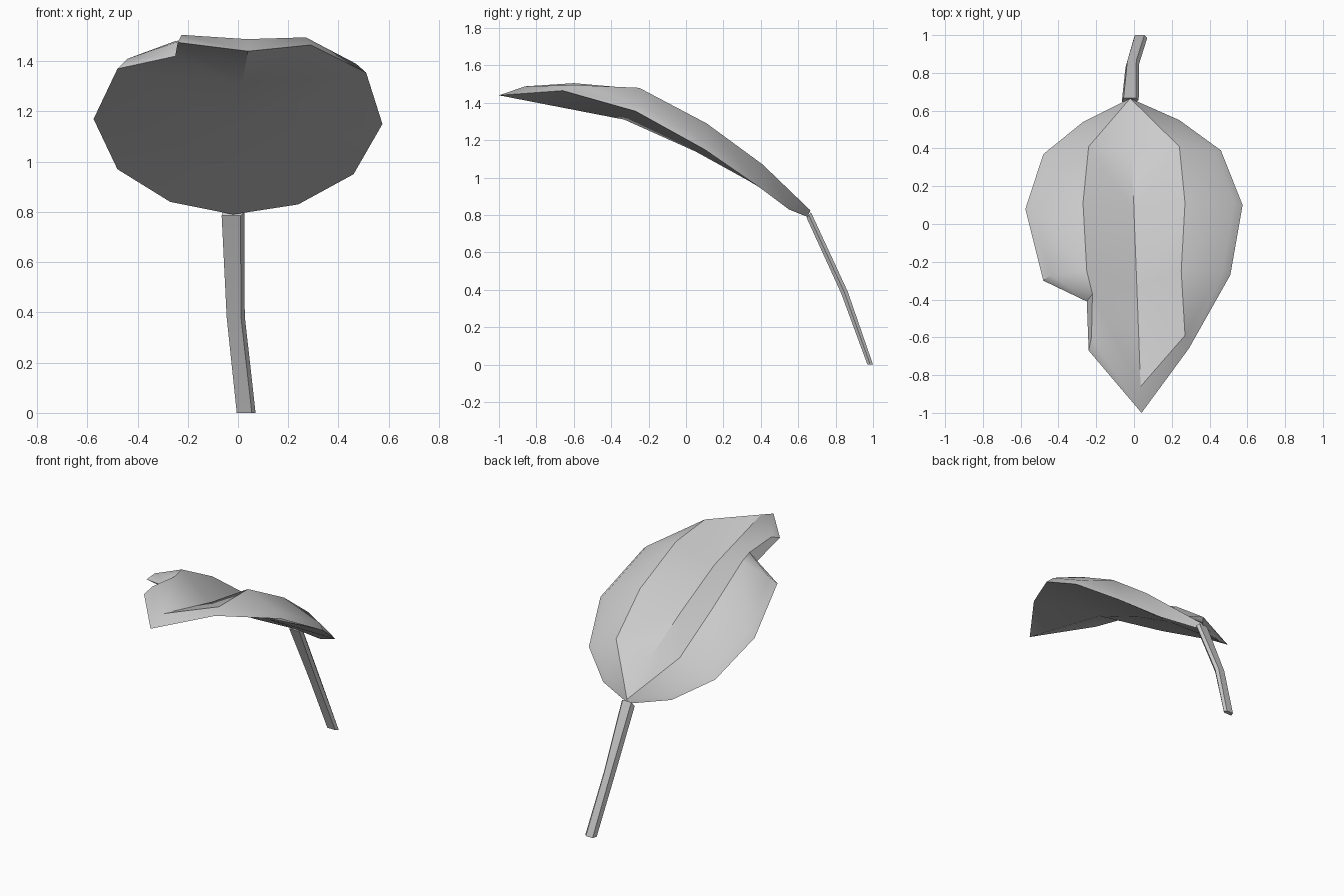
import bpy, bmesh, math

if "Cube" in bpy.data.objects:
    bpy.data.objects.remove(bpy.data.objects["Cube"])


def make(name, build):
    mesh = bpy.data.meshes.new(name)
    bm = bmesh.new()
    build(bm)
    bmesh.ops.recalc_face_normals(bm, faces=bm.faces)
    bm.to_mesh(mesh)
    bm.free()
    ob = bpy.data.objects.new(name, mesh)
    bpy.context.collection.objects.link(ob)
    bpy.ops.object.select_all(action='DESELECT')
    bpy.context.view_layer.objects.active = ob
    ob.select_set(True)
    bpy.ops.object.shade_smooth_by_angle(angle=math.radians(35))


# Leaf rim, tip towards stem: outer edge and raised inner edge
right_out = [(.29, -.66, 1.465), (.51, -.27, 1.355), (.575, .10, 1.15), (.46, .39, .95), (.24, .55, .83)]
right_in = [(.27, -.59, 1.495), (.47, -.25, 1.39), (.53, .12, 1.185), (.43, .385, .98), (.22, .54, .86)]
left_out = [(-.24, -.67, 1.475), (-.48, -.30, 1.37), (-.575, .08, 1.17), (-.48, .37, .97), (-.27, .54, .84)]
left_in = [(-.225, -.60, 1.505), (-.44, -.27, 1.41), (-.53, .09, 1.205), (-.45, .36, 1.0), (-.25, .53, .87)]
# Bitten notch in the left edge
notch_out, notch_in = (-.25, -.41, 1.42), (-.22, -.37, 1.485)
# Swelling of each half, and the sunken midrib above and below
hump = [(.25, -.25, 1.48), (.27, .11, 1.29), (.24, .41, 1.07)]
rib_top = [(.035, -.86, 1.488), (.015, -.33, 1.355), (0, .06, 1.18), (-.01, .41, 1.0), (-.02, .665, .825)]
rib_low = [(.04, -1, 1.44), (.015, -.33, 1.31), (0, .05, 1.14), (-.01, .34, .98), (-.02, .65, .79)]


def build_leaf(bm):
    def add(points):
        return [bm.verts.new(p) for p in points]

    def face(*v):
        bm.faces.new(v)

    T, B = add(rib_top), add(rib_low)
    for sx, out, inn in ((1, right_out, right_in), (-1, left_out, left_in)):
        O, I = add(out), add(inn)
        H = add([(sx * x, y, z) for x, y, z in hump])
        rim_o, rim_i = [B[0]] + O + [B[4]], [T[0]] + I + [T[4]]
        # Front rows, with the notch on the left half
        face(B[0], O[0], B[1])
        if sx < 0:
            No, Ni = add([notch_out, notch_in])
            rim_o.insert(2, No)
            rim_i.insert(2, Ni)
            face(T[0], I[0], Ni)
            face(T[0], Ni, T[1])
            face(T[1], Ni, H[0])
            face(Ni, I[1], H[0])
            face(O[0], No, B[1])
            face(No, O[1], B[1])
        else:
            face(T[0], I[0], T[1])
            face(I[0], H[0], T[1])
            face(I[0], I[1], H[0])
            face(O[0], O[1], B[1])
        # Middle rows
        for k in (0, 1):
            face(H[k], I[k + 1], I[k + 2], H[k + 1])
            face(T[k + 1], H[k], H[k + 1], T[k + 2])
            face(O[k + 1], O[k + 2], B[k + 2], B[k + 1])
        # Stem end
        face(H[2], I[3], I[4])
        face(H[2], I[4], T[4])
        face(T[3], H[2], T[4])
        face(O[3], O[4], B[4], B[3])
        # Bevelled rim
        for k in range(len(rim_o) - 1):
            face(rim_o[k], rim_o[k + 1], rim_i[k + 1], rim_i[k])


def build_stem(bm):
    # Each ring: x left, x right, front y/z, back y/z
    rings = []
    for x0, x1, y0, z0, y1, z1 in ((-.005, .07, .97, 0, 1.0, 0),
                                   (-.045, .027, .83, .38, .865, .39),
                                   (-.065, .025, .645, .785, .668, .815)):
        ring = [(x0, y0, z0), (x1 - .015, y0, z0), (x1, (y0 + y1) / 2, (z0 + z1) / 2),
                (x1 - .015, y1, z1), (x0 + .01, y1, z1)]
        rings.append([bm.verts.new(p) for p in ring])
    for a, b in zip(rings, rings[1:]):
        for i in range(5):
            j = (i + 1) % 5
            bm.faces.new((a[i], a[j], b[j], b[i]))
    bm.faces.new(rings[0])
    bm.faces.new(rings[-1])


make("leaf_blade", build_leaf)
make("leaf_stem", build_stem)
